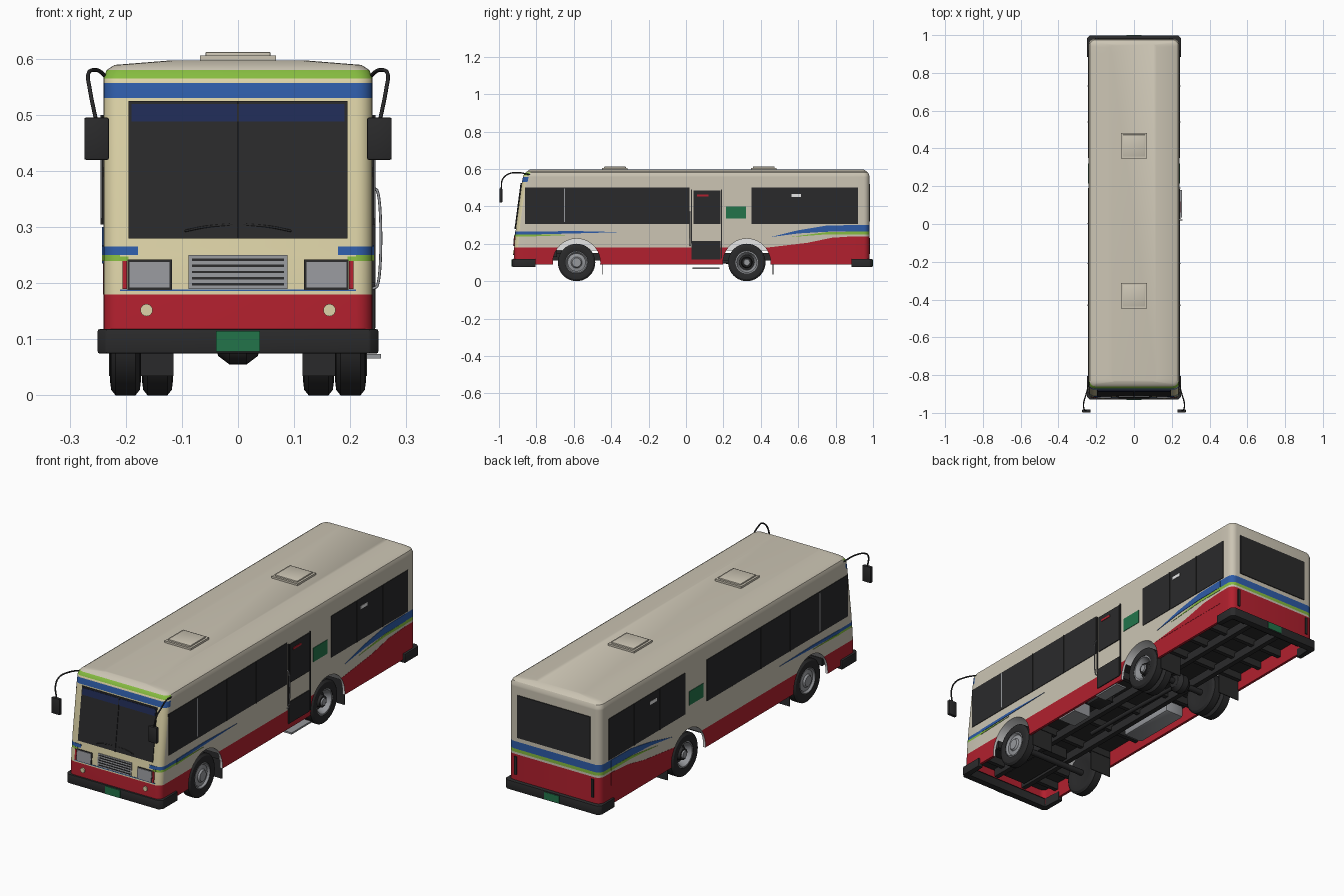
import bpy, bmesh, math

if "Cube" in bpy.data.objects:
    bpy.data.objects.remove(bpy.data.objects["Cube"])

# ---------- colours ----------
def lin(c):
    c /= 255
    return c / 12.92 if c <= 0.04045 else ((c + 0.055) / 1.055) ** 2.4

COLOURS = {"beige": (204, 197, 180), "cream": (222, 212, 168), "red": (178, 32, 46),
           "blue": (46, 92, 168), "lime": (134, 188, 64), "dark_green": (34, 116, 74),
           "black": (42, 42, 43), "grey": (150, 152, 156), "white": (245, 245, 245),
           "navy": (32, 44, 86)}
MATS = {}
for n, c in COLOURS.items():
    MATS[n] = bpy.data.materials.new(n)
    MATS[n].diffuse_color = (*[lin(v) for v in c], 1)
ORDER = list(COLOURS)

# ---------- helpers ----------
def finish(name, bm, mat):
    bmesh.ops.remove_doubles(bm, verts=bm.verts, dist=1e-5)
    bmesh.ops.recalc_face_normals(bm, faces=bm.faces)
    me = bpy.data.meshes.new(name)
    bm.to_mesh(me)
    bm.free()
    ob = bpy.data.objects.new(name, me)
    bpy.context.collection.objects.link(ob)
    for m in (ORDER if mat is None else [mat]):
        me.materials.append(MATS[m])
    return ob

def loft(bm, loops, cap=True):
    rows = [[bm.verts.new(p) for p in lp] for lp in loops]
    n = len(rows[0])
    for a, b in zip(rows, rows[1:]):
        for i in range(n):
            bm.faces.new((a[i], a[(i + 1) % n], b[(i + 1) % n], b[i]))
    if cap:
        bm.faces.new(rows[0])
        bm.faces.new(rows[-1])

def prism(name, pts, axis, a, b, mat, bevel=0):
    put = {"x": lambda u, v, w: (w, u, v), "y": lambda u, v, w: (u, w, v), "z": lambda u, v, w: (u, v, w)}[axis]
    bm = bmesh.new()
    loft(bm, [[put(u, v, w) for u, v in pts] for w in (a, b)])
    if bevel:
        bmesh.ops.bevel(bm, geom=bm.edges[:], offset=bevel, segments=2, affect="EDGES", profile=0.5)
    return finish(name, bm, mat)

def box(name, x0, x1, y0, y1, z0, z1, mat, bevel=0):
    return prism(name, [(x0, y0), (x1, y0), (x1, y1), (x0, y1)], "z", z0, z1, mat, bevel)

def lathe(name, prof, xo, s, y, z, mat, seg=40):
    bm = bmesh.new()
    ang = [2 * math.pi * i / seg for i in range(seg)]
    loft(bm, [[(s * (xo - t), y + r * math.cos(a), z + r * math.sin(a)) for a in ang] for t, r in prof], False)
    return finish(name, bm, mat)

def tube(name, pts, r, mat):
    cu = bpy.data.curves.new(name, "CURVE")
    cu.dimensions, cu.bevel_depth, cu.bevel_resolution, cu.use_fill_caps = "3D", r, 2, True
    sp = cu.splines.new("BEZIER")
    sp.bezier_points.add(len(pts) - 1)
    for bp, p in zip(sp.bezier_points, pts):
        bp.co, bp.handle_left_type, bp.handle_right_type = p, "AUTO", "AUTO"
    ob = bpy.data.objects.new(name, cu)
    bpy.context.collection.objects.link(ob)
    cu.materials.append(MATS[mat])

def rect(y0, y1, z0, z1):
    return [(y0, z0), (y1, z0), (y1, z1), (y0, z1)]

def side(name, pts, mat, sides=(1, -1), d=0.0025):
    for s in sides:
        prism(name, pts, "x", s * 0.238, s * (0.24 + d), mat)

# ---------- body shell: stacked rounded rectangles (z, front y, x inset, y inset) ----------
LEVELS = [(.165, -.922, .012, .012), (.09, -.922, .012, .012), (.09, -.922, 0, 0), (.18, -.919, 0, 0),
          (.24, -.914, 0, 0), (.25, -.913, 0, 0), (.265, -.911, 0, 0), (.30, -.908, 0, 0),
          (.53, -.877, 0, 0), (.557, -.872, 0, 0), (.565, -.870, 0, 0), (.58, -.865, .006, .006),
          (.589, -.865, .02, .018), (.597, -.865, .12, .03)]

def ring(z, yf, ix, iy):
    w, f, b, r = 0.24 - ix, yf + iy, 0.98 - iy, 0.03 - iy * 0.4
    pts = []
    for cx, cy, a0, extra in ((w - r, f + r, -90, [(w, -.8), (w, .9)]), (w - r, b - r, 0, []),
                              (r - w, b - r, 90, [(-w, .9), (-w, -.8)]), (r - w, f + r, 180, [])):
        for k in range(6):
            a = math.radians(a0 + 18 * k)
            pts.append((cx + r * math.cos(a), cy + r * math.sin(a), z))
        pts += [(x, y, z) for x, y in extra]
    return pts

def body_colour(c, n):
    z = c.z
    if z > .16 and n.z < -.9: return "black"
    if z < .18: return "red"
    if c.y > .9:
        if z < .24: return "red"
        if .25 < z < .265: return "lime"
        if .265 < z < .30: return "blue"
    if c.y < -.83:
        if .53 < z < .557: return "blue"
        if .565 < z < .58: return "lime"
        if abs(c.x) > .2 and .24 < z < .25: return "lime"
        if abs(c.x) > .2 and .25 < z < .265: return "blue"
    return "cream" if n.y < -.3 and z < .57 else "beige"

bm = bmesh.new()
loft(bm, [ring(*lv) for lv in LEVELS])
body = finish("bus_body", bm, None)
for p in body.data.polygons:
    p.material_index = ORDER.index(body_colour(p.center, p.normal))

# wheel wells cut out of the body, lined in white
WHEELS = (-.585, .325)
for y in WHEELS:
    for s in (1, -1):
        cut = lathe("wheel_well_cutter", [(0, 0), (0, .127), (.16, .127), (.16, 0)], .26, s, y, .1, None)
        cut.hide_render = True
        for p in cut.data.polygons:
            p.material_index = ORDER.index("white")
        md = body.modifiers.new("well", "BOOLEAN")
        md.object, md.operation, md.solver = cut, "DIFFERENCE", "EXACT"
        bpy.context.view_layer.objects.active = body
        bpy.ops.object.modifier_apply(modifier=md.name)
        bpy.data.objects.remove(cut)

# ---------- painted side stripes ----------
side("front_blue_stripe", [(-.8, .25), (-.6, .255), (-.35, .262), (-.6, .268), (-.8, .265)], "blue")
side("front_lime_stripe", [(-.8, .24), (-.6, .247), (-.8, .25)], "lime")
side("rear_red_sweep", [(.44, .18), (.9, .18), (.9, .24), (.78, .232), (.65, .205)], "red", d=.001)
side("rear_lime_sweep", [(.55, .235), (.75, .25), (.9, .25), (.9, .265), (.75, .262)], "lime", d=.0015)
side("rear_blue_sweep", [(.45, .235), (.6, .255), (.75, .264), (.9, .265), (.9, .30), (.75, .297), (.6, .272)], "blue", d=.002)

# ---------- side windows, door and signs ----------
side("front_side_window", rect(-.86, .02, .305, .5), "black", (1,))
side("front_side_window", rect(-.86, .19, .305, .5), "black", (-1,))
side("rear_side_window", rect(.35, .92, .305, .5), "black")
for y in (-.43, -.21, .54, .73):
    side("window_divider", rect(y - .003, y + .003, .305, .5), "black", d=.005)
side("driver_window_divider", rect(-.652, -.646, .315, .495), "grey", d=.004)
side("window_divider", rect(0, .006, .305, .5), "black", (-1,), .005)
side("side_sign", rect(.215, .32, .335, .4), "dark_green")
side("small_side_plate", rect(.565, .615, .45, .465), "white", d=.004)
side("door_upper_glass", rect(.04, .185, .305, .485), "black", (1,), .004)
side("door_lower_glass", rect(.03, .185, .115, .215), "black", (1,), .004)
side("door_edge", rect(.026, .032, .2, .49), "black", (1,), .005)
side("door_edge", rect(.188, .193, .12, .49), "black", (1,), .005)
side("door_marker", rect(.06, .12, .453, .463), "red", (1,), .006)
box("door_step", .2, .255, .035, .18, .066, .074, "grey")
tube("door_handrail", [(.24, .022, .37), (.248, .022, .365), (.248, .022, .195), (.24, .022, .19)], .0025, "grey")

# ---------- front face ----------
def front_y(z):
    for (z0, y0, *_), (z1, y1, *_) in zip(LEVELS[2:], LEVELS[3:]):
        if z0 <= z <= z1:
            return y0 + (y1 - y0) * (z - z0) / (z1 - z0)

def front(name, x0, x1, z0, z1, mat, d=.004):
    a, b = front_y(z0), front_y(z1)
    prism(name, [(a - d, z0), (b - d, z1), (b + .004, z1), (a + .004, z0)], "x", x0, x1, mat)

front("windshield", -.195, .195, .28, .525, "black")
front("destination_strip", -.19, .19, .488, .519, "navy", .006)
front("windshield_divider", -.0015, .0015, .28, .525, "black", .007)
front("grille_panel", -.088, .088, .19, .25, "grey", .003)
for i in range(5):
    front("grille_slot", -.082, .082, .196 + i * .011, .2 + i * .011, "black", .005)
front("blue_pinstripe", -.21, .21, .186, .189, "blue", .002)
for s in (1, -1):
    def pair(name, a, b, *rest):
        front(name, min(s * a, s * b), max(s * a, s * b), *rest)
    pair("headlight_surround", .118, .197, .188, .242, "black", .003)
    pair("headlight", .121, .194, .191, .239, "grey", .006)
    pair("front_marker_light", .198, .206, .19, .24, "red", .004)
    pair("front_blue_swash", .178, .212, .25, .265, "blue", .002)
    pair("front_lime_swash", .195, .212, .24, .248, "lime", .002)
    prism("fog_light", [(s * .163 + .011 * math.cos(a * math.pi / 8), .152 + .011 * math.sin(a * math.pi / 8))
                        for a in range(16)], "y", -.926, -.915, "cream")
    tube("wiper", [(s * .095, -.914, .293), (s * .06, -.911, .3), (s * .01, -.909, .305)], .002, "black")
    # mirrors on curved arms
    tube("mirror_arm", [(s * .235, -.83, .568), (s * .253, -.9, .58), (s * .267, -.95, .572),
                        (s * .264, -.98, .545), (s * .253, -.988, .49)], .0035, "black")
    box("mirror", min(s * .23, s * .274), max(s * .23, s * .274), -.998, -.982, .42, .495, "black", .003)

# ---------- rear face ----------
box("rear_window", -.19, .19, .975, .984, .32, .52, "black")
for s in (1, -1):
    box("tail_light", s * .2 - .006, s * .2 + .006, .975, .985, .145, .23, "black")

# ---------- bumpers and plates ----------
for name, y0, y1, t in (("front_bumper", -.929, -.805, .03), ("rear_bumper", .998, .885, -.03)):
    c = t * .5
    prism(name, [(-.235, y0), (.235, y0), (.25, y0 + c), (.25, y1), (.225, y1), (.225, y0 + t),
                 (-.225, y0 + t), (-.225, y1), (-.25, y1), (-.25, y0 + c)], "z", .075, .118, "black", .003)
box("front_plate", -.039, .039, -.933, -.925, .078, .115, "dark_green")
box("rear_plate", -.039, .039, .994, 1.0, .08, .113, "dark_green")

# ---------- roof hatches ----------
for y in (-.38, .415):
    box("roof_hatch_base", -.068, .068, y - .068, y + .068, .59, .606, "beige")
    box("roof_hatch_lid", -.058, .058, y - .058, y + .058, .6, .612, "beige", .002)

# ---------- wheels ----------
TYRE = [(.045, 0), (.045, .06), (.004, .06), (0, .075), (.002, .09), (.01, .1), (.045, .1), (.053, .09),
        (.055, .075), (.051, .06), (.045, 0)]
for y in WHEELS:
    rear = y > 0
    for s in (1, -1):
        lathe("tyre", TYRE, .228, s, y, .1, "black")
        if rear:
            lathe("inner_tyre", TYRE, .171, s, y, .1, "black")
            lathe("rear_rim", [(.006, .061), (.006, .054), (.03, .042), (.036, .04)], .228, s, y, .1, "grey")
            lathe("rear_hub", [(.036, .03), (.012, .026), (.012, .018)], .228, s, y, .1, "black")
            lathe("rear_hub_cap", [(.012, .019), (.006, .016), (.006, 0)], .228, s, y, .1, "grey")
        else:
            lathe("front_rim", [(.006, .061), (.003, .055), (.012, .048), (.008, .03), (0, .024), (0, 0)],
                  .228, s, y, .1, "grey")
        box("mud_flap", min(s * .115, s * .23), max(s * .115, s * .23), y + .138, y + .142, .035, .15, "black")
    lathe("axle", [(0, 0), (0, .014), (.36, .014), (.36, 0)], .18, 1, y, .1, "black", 16)
lathe("differential", [(0, 0), (.01, .03), (.03, .045), (.06, .045), (.08, .03), (.09, 0)], .045, 1, .325, .1, "black", 20)

# ---------- chassis underneath ----------
for s in (1, -1):
    box("chassis_rail", s * .08 - .012, s * .08 + .012, -.88, .95, .11, .15, "black")
for y in (-.82, -.7, -.45, -.25, -.05, .15, .48, .62, .76, .9):
    box("cross_member", -.226, .226, y - .01, y + .01, .13, .166, "black")
tube("drive_shaft", [(0, -.3, .115), (0, .0, .11), (0, .3, .1)], .01, "black")
box("engine_block", -.06, .06, -.85, -.55, .115, .166, "black")
box("battery_box", .12, .21, -.28, -.17, .1, .16, "grey")
box("air_tank", .12, .2, -.1, .0, .1, .16, "black", .01)
box("fuel_tank", -.21, -.11, -.2, .1, .1, .16, "grey", .01)

# ---------- smooth shading with sharp edges kept ----------
bpy.ops.object.select_all(action="DESELECT")
for ob in bpy.context.scene.objects:
    if ob.type == "MESH":
        ob.select_set(True)
        bpy.context.view_layer.objects.active = ob
bpy.ops.object.shade_smooth_by_angle(angle=math.radians(30))

for m in bpy.data.materials:
    if m.users and not m.is_grease_pencil:
        m.use_nodes = True
        m.node_tree.nodes["Principled BSDF"].inputs["Base Color"].default_value = m.diffuse_color
